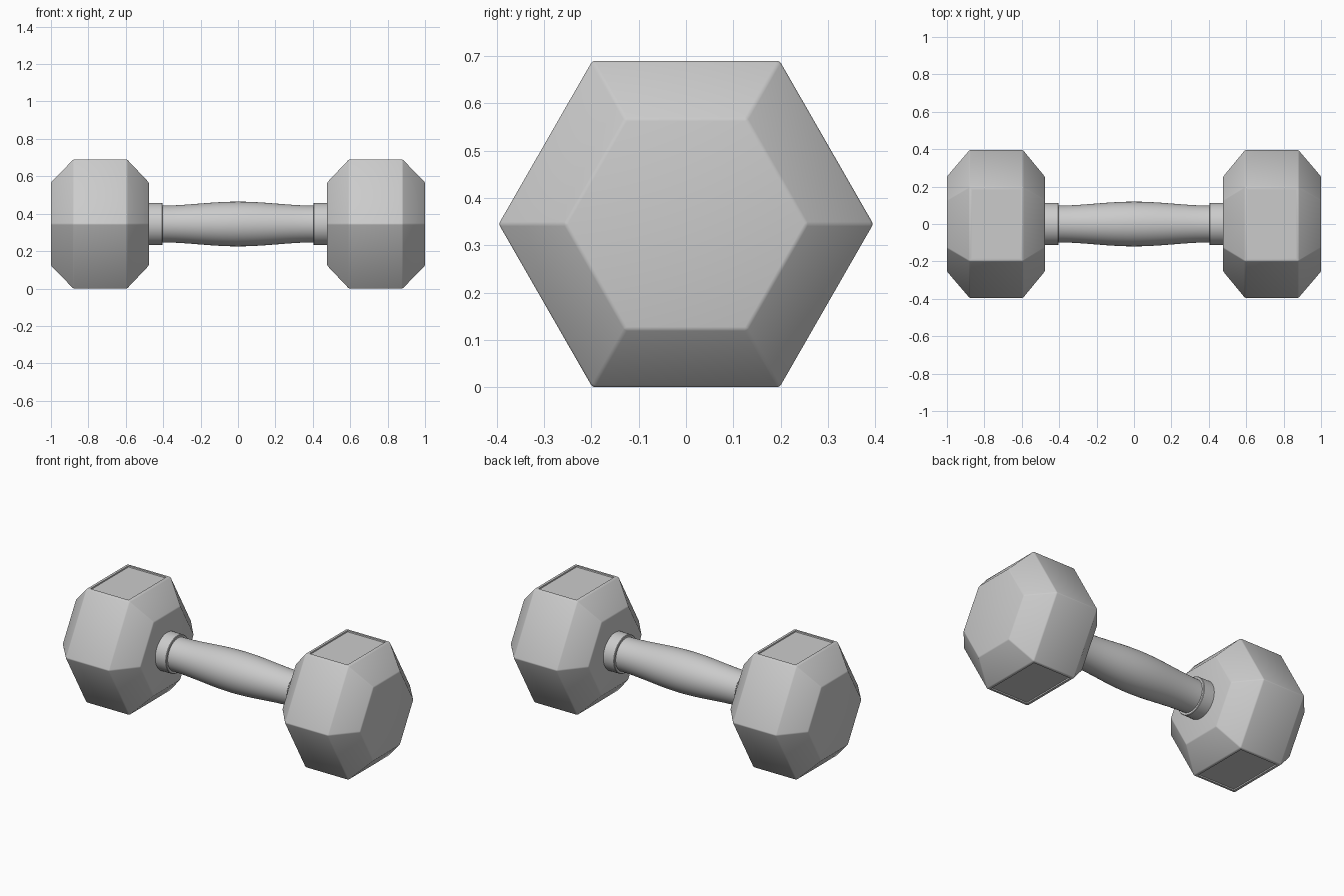
import bpy, bmesh, math

if "Cube" in bpy.data.objects:
    bpy.data.objects.remove(bpy.data.objects["Cube"])

CZ = 0.345   # height of the dumbbell axis


def finish(name, bm, mirror=False):
    bmesh.ops.recalc_face_normals(bm, faces=bm.faces[:])
    me = bpy.data.meshes.new(name)
    bm.to_mesh(me)
    bm.free()
    ob = bpy.data.objects.new(name, me)
    bpy.context.collection.objects.link(ob)
    if mirror:
        ob.modifiers.new("Mirror", 'MIRROR').use_mirror_merge = False
    bpy.ops.object.select_all(action='DESELECT')
    ob.select_set(True)
    bpy.context.view_layer.objects.active = ob
    bpy.ops.object.shade_smooth_by_angle(angle=math.radians(30))
    return ob


def lathe(bm, profile, sides, flat=1.0):
    """Rings of (x, radius) around the x axis, closed with end caps."""
    rings = []
    for x, r in profile:
        rings.append([bm.verts.new((x, r * math.cos(2 * math.pi * i / sides),
                                    CZ + flat * r * math.sin(2 * math.pi * i / sides)))
                      for i in range(sides)])
    for a, b in zip(rings, rings[1:]):
        for i in range(sides):
            j = (i + 1) % sides
            bm.faces.new((a[i], a[j], b[j], b[i]))
    bm.faces.new(rings[0])
    bm.faces.new(rings[-1])


# Hexagonal weights with chamfered ends
bm = bmesh.new()
R = 0.396
flat = CZ / (R * math.sin(math.pi / 3))
lathe(bm, [(0.477, R * 0.645), (0.593, R), (0.88, R), (1.0, R * 0.645)], 6, flat)
bmesh.ops.recalc_face_normals(bm, faces=bm.faces[:])
bmesh.ops.bevel(bm, geom=bm.edges[:], offset=0.005, segments=2, profile=0.5,
                affect='EDGES')

# Shallow recessed label panels on the top and bottom faces
panels = [f for f in bm.faces if abs(f.normal.z) > 0.99 and f.calc_area() > 0.05]
bmesh.ops.inset_individual(bm, faces=panels, thickness=0.015, depth=0)
bmesh.ops.inset_individual(bm, faces=panels, thickness=0.002, depth=-0.007)
finish("hex_weight", bm, mirror=True)

# Handle swelling towards the middle
bm = bmesh.new()
N = 24
profile = []
for k in range(N + 1):
    x = -0.5 + k / N
    t = min(abs(x) / 0.42, 1)
    profile.append((x, 0.098 + 0.0215 * (0.5 + 0.5 * math.cos(math.pi * t))))
lathe(bm, profile, 64)
finish("handle", bm)

# Collars where the handle meets the weights
bm = bmesh.new()
lathe(bm, [(0.404, 0.09), (0.404, 0.110), (0.407, 0.113), (0.49, 0.113)], 64)
finish("collar", bm, mirror=True)
